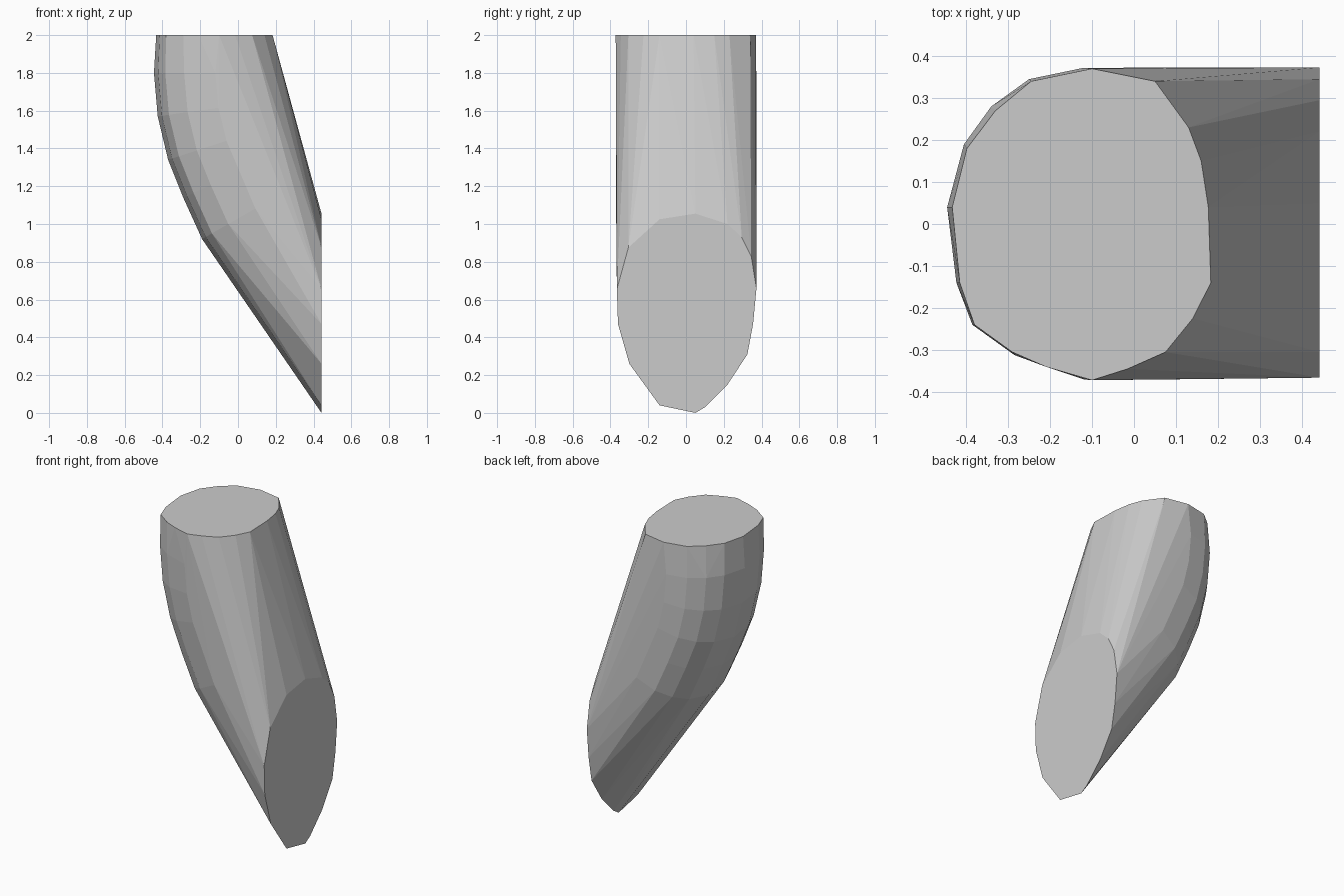
import bpy, bmesh, math

# Flat top outline (x, y) at z = 2
TOP = [(-0.10, 0.37), (0.05, 0.34), (0.13, 0.23), (0.16, 0.15), (0.177, 0.04),
       (0.183, -0.14), (0.14, -0.225), (0.075, -0.305), (-0.015, -0.345),
       (-0.10, -0.372), (-0.21, -0.34), (-0.29, -0.305), (-0.38, -0.24),
       (-0.415, -0.14), (-0.433, 0.04), (-0.398, 0.18), (-0.33, 0.27), (-0.245, 0.34)]
# Flat cut end outline (y, z) at x = 0.442
END = [(0.05, 0.0), (0.10, 0.03), (0.22, 0.15), (0.325, 0.31), (0.355, 0.47),
       (0.373, 0.66), (0.345, 0.83), (0.295, 0.93), (0.22, 1.0), (0.05, 1.055),
       (-0.14, 1.025), (-0.305, 0.875), (-0.366, 0.655), (-0.36, 0.47),
       (-0.30, 0.26), (-0.14, 0.04)]
# Back half of the tube section (depth from centre line, y)
SECTION = [(0, -0.37), (0.165, -0.312), (0.265, -0.24), (0.303, -0.14), (0.325, 0.04),
           (0.285, 0.19), (0.22, 0.28), (0.13, 0.345), (0, 0.372)]
# Back spine stations: (x, z, outward tilt below horizontal in degrees)
SPINE = [(-0.445, 1.80, 0), (-0.425, 1.57, 8), (-0.37, 1.34, 18),
         (-0.29, 1.14, 24), (-0.19, 0.92, 30)]

points = [(x, y, 2.0) for x, y in TOP] + [(0.442, y, z) for y, z in END]
for x, z, tilt in SPINE:
    nx, nz = -math.cos(math.radians(tilt)), -math.sin(math.radians(tilt))
    for depth, y in SECTION:
        inset = 0.325 - depth
        points.append((x - nx * inset, y, z - nz * inset))

# Wrap the bent tube as one convex faceted solid
bm = bmesh.new()
for p in points:
    bm.verts.new(p)
bmesh.ops.convex_hull(bm, input=bm.verts[:])
bmesh.ops.delete(bm, geom=[v for v in bm.verts if not v.link_faces], context='VERTS')
bmesh.ops.dissolve_limit(bm, angle_limit=math.radians(1), verts=bm.verts[:], edges=bm.edges[:])
bmesh.ops.recalc_face_normals(bm, faces=bm.faces[:])
mesh = bpy.data.meshes.new("bent_tube")
bm.to_mesh(mesh)
bm.free()
bpy.context.collection.objects.link(bpy.data.objects.new("bent_tube", mesh))
